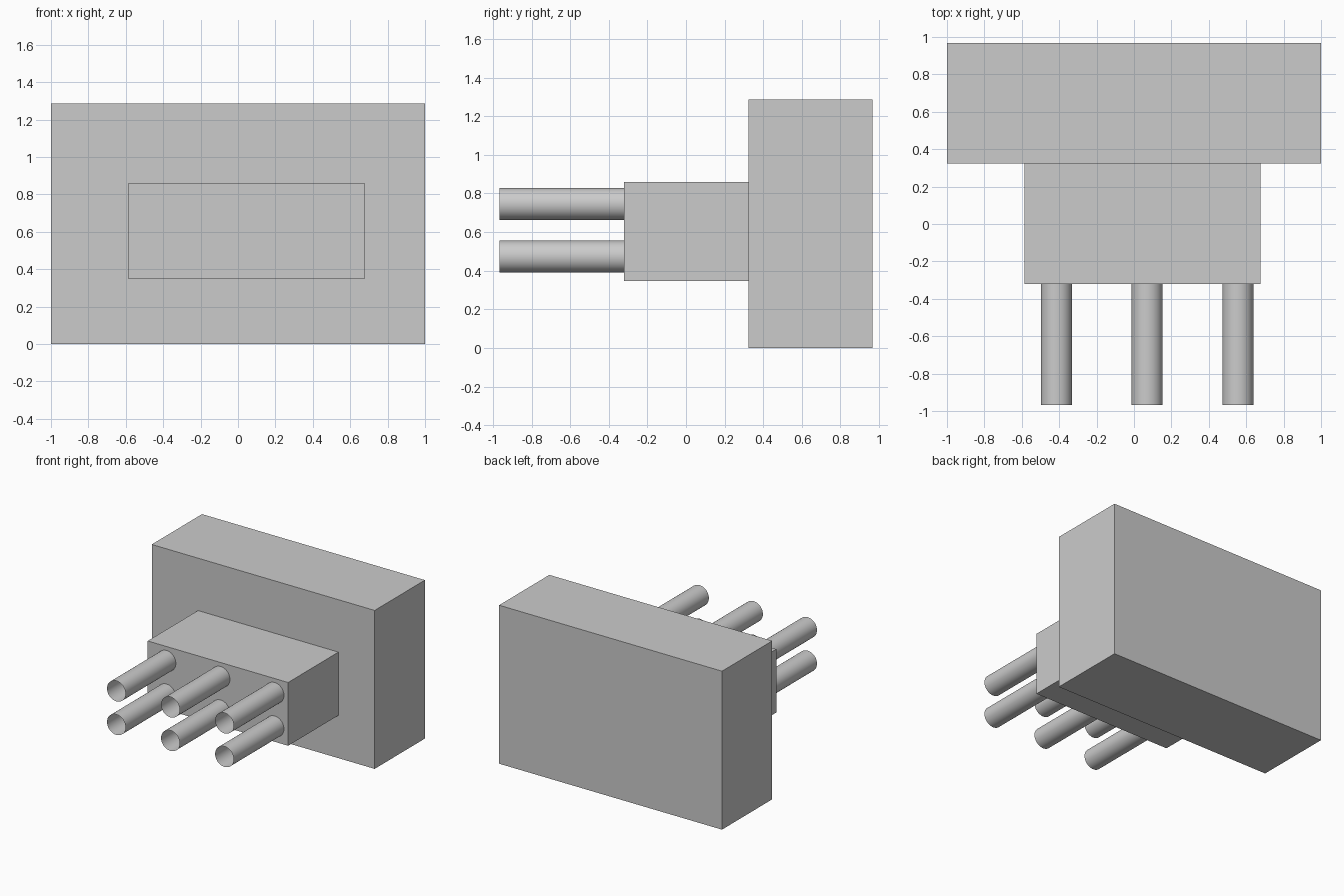
import bpy
import math

cube = bpy.data.objects.get("Cube")
if cube:
    bpy.data.objects.remove(cube, do_unlink=True)

grey = bpy.data.materials.new("plain grey")
grey.use_nodes = True
colour = (0.6, 0.6, 0.6, 1)
grey.diffuse_color = colour
grey.node_tree.nodes["Principled BSDF"].inputs["Base Color"].default_value = colour


def box(name, low, high):
    centre = [(a + b) / 2 for a, b in zip(low, high)]
    bpy.ops.mesh.primitive_cube_add(size=1, location=centre)
    obj = bpy.context.object
    obj.name = name
    obj.scale = [b - a for a, b in zip(low, high)]
    bpy.ops.object.transform_apply(location=False, rotation=False, scale=True)
    obj.data.materials.append(grey)


def tube(name, x, z, front, back):
    # Thin open pipe running front to back
    bpy.ops.mesh.primitive_cylinder_add(
        vertices=48, radius=0.083, depth=back - front, end_fill_type='NOTHING',
        location=(x, (front + back) / 2, z), rotation=(math.pi / 2, 0, 0))
    obj = bpy.context.object
    obj.name = name
    obj.data.materials.append(grey)
    bpy.ops.object.shade_smooth_by_angle()


FRONT, STEP = -0.967, 0.645
tube_back = FRONT + STEP
block_back = tube_back + STEP

# Large rear block and the smaller block on its front
box("rear_block", (-1, block_back, 0), (1, -FRONT, 1.285))
box("middle_block", (-0.585, tube_back, 0.347), (0.675, block_back, 0.86))

# Two rows of three open tubes
for row, z in (("lower", 0.473), ("upper", 0.745)):
    for side, x in (("right", -0.415), ("centre", 0.07), ("left", 0.555)):
        tube(f"{row}_{side}_tube", x, z, FRONT, tube_back)
